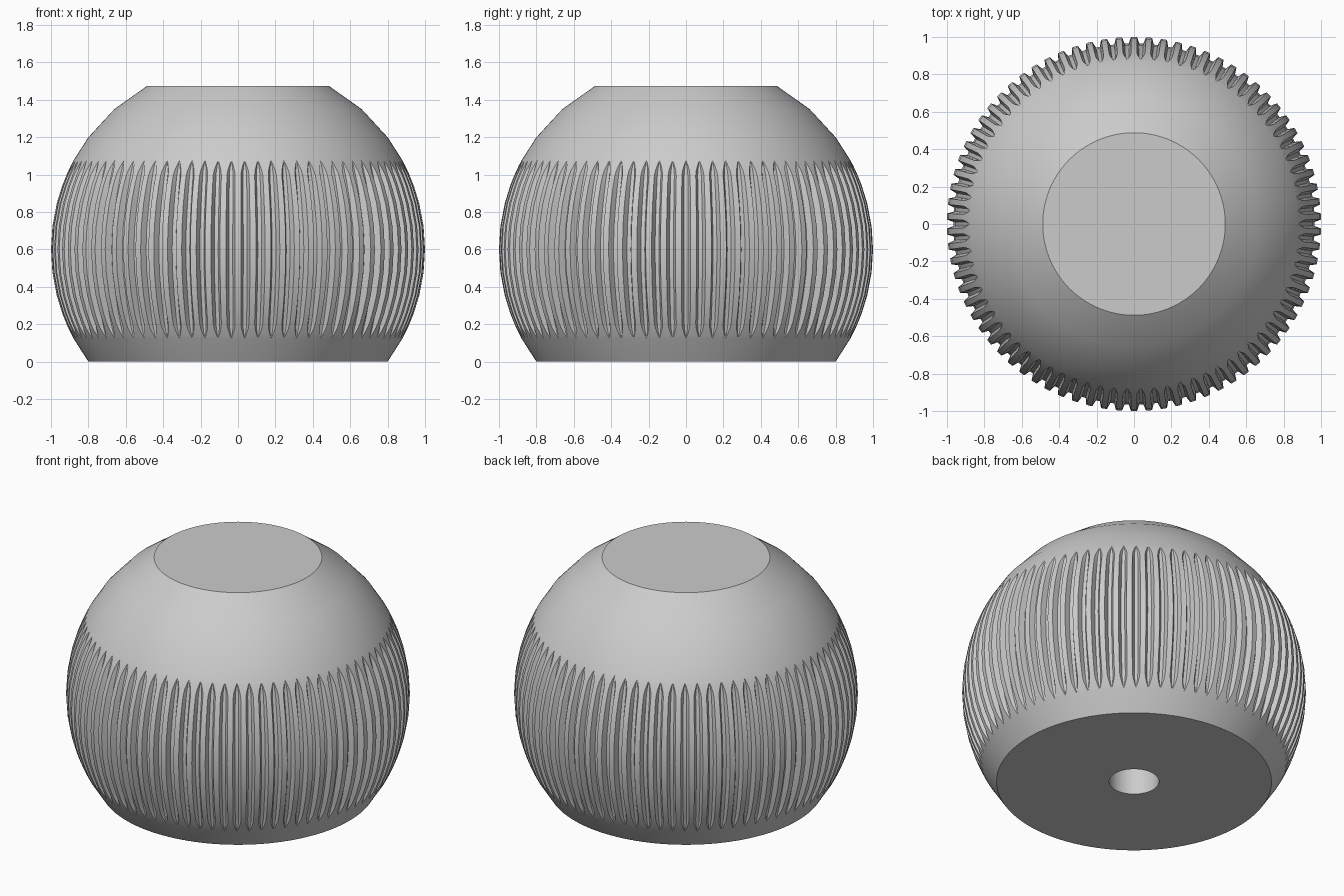
import bpy, bmesh
from math import sin, cos, pi, radians, degrees, asin, sqrt

if "Cube" in bpy.data.objects:
    bpy.data.objects.remove(bpy.data.objects["Cube"])

N = 78                      # grooves round the knob
PITCH = 2 * pi / N
CZ = 0.6                    # centre height of the ball
TIP = 0.475                 # half height of the grooved band
DEPTH = 0.035
HOLE_R, HOLE_TOP = 0.145, 0.6


def groove(dz):
    """Half width (angle) and depth of a groove at height dz from the equator."""
    t = abs(dz) / TIP
    if t >= 0.999:
        return 0.0, 0.0
    taper = min(1.0, (1 - t) / 0.14)
    return PITCH * 0.3 * taper ** 0.8, DEPTH * min(1.0, 1.5 * sqrt(1 - t) * taper ** 0.5)


# Profile rows (radius, height, groove half width, groove depth), top to bottom
rows = []
tip_lat = degrees(asin(TIP))
steps = [1, .97, .93, .88, .82, .7, .5, .25, 0]
band = [tip_lat * s for s in steps] + [-tip_lat * s for s in reversed(steps[:-1])]
for lat in [60.8, 48.6, 36.8] + band + [-36.87]:
    a = radians(lat)
    w, d = groove(sin(a))
    rows.append((cos(a), CZ + sin(a), w, d))
# Underside and shaft hole
rows += [(HOLE_R, 0, 0, 0), (HOLE_R, HOLE_TOP, 0, 0)]

# Knob body: one skin wrapped round the axis, grooves folded into it
bm = bmesh.new()
rings = []
for r, z, w, d in rows:
    ring = []
    for i in range(N):
        mid = i * PITCH
        for off, rad in ((-PITCH / 2, r), (-w, r), (-w * .45, r - d), (w * .45, r - d), (w, r)):
            ring.append(bm.verts.new((rad * cos(mid + off), rad * sin(mid + off), max(z, 0))))
    rings.append(ring)
n = len(rings[0])
for up, lo in zip(rings, rings[1:]):
    for i in range(n):
        j = (i + 1) % n
        bm.faces.new((up[i], lo[i], lo[j], up[j]))
bm.faces.new(rings[0])
bm.faces.new(rings[-1][::-1])
bmesh.ops.remove_doubles(bm, verts=bm.verts, dist=0.0003)
bmesh.ops.recalc_face_normals(bm, faces=bm.faces)

mesh = bpy.data.meshes.new("knob")
bm.to_mesh(mesh)
bm.free()
knob = bpy.data.objects.new("knob", mesh)
bpy.context.collection.objects.link(knob)
bpy.context.view_layer.objects.active = knob
knob.select_set(True)
bpy.ops.object.shade_smooth_by_angle(angle=radians(30))
